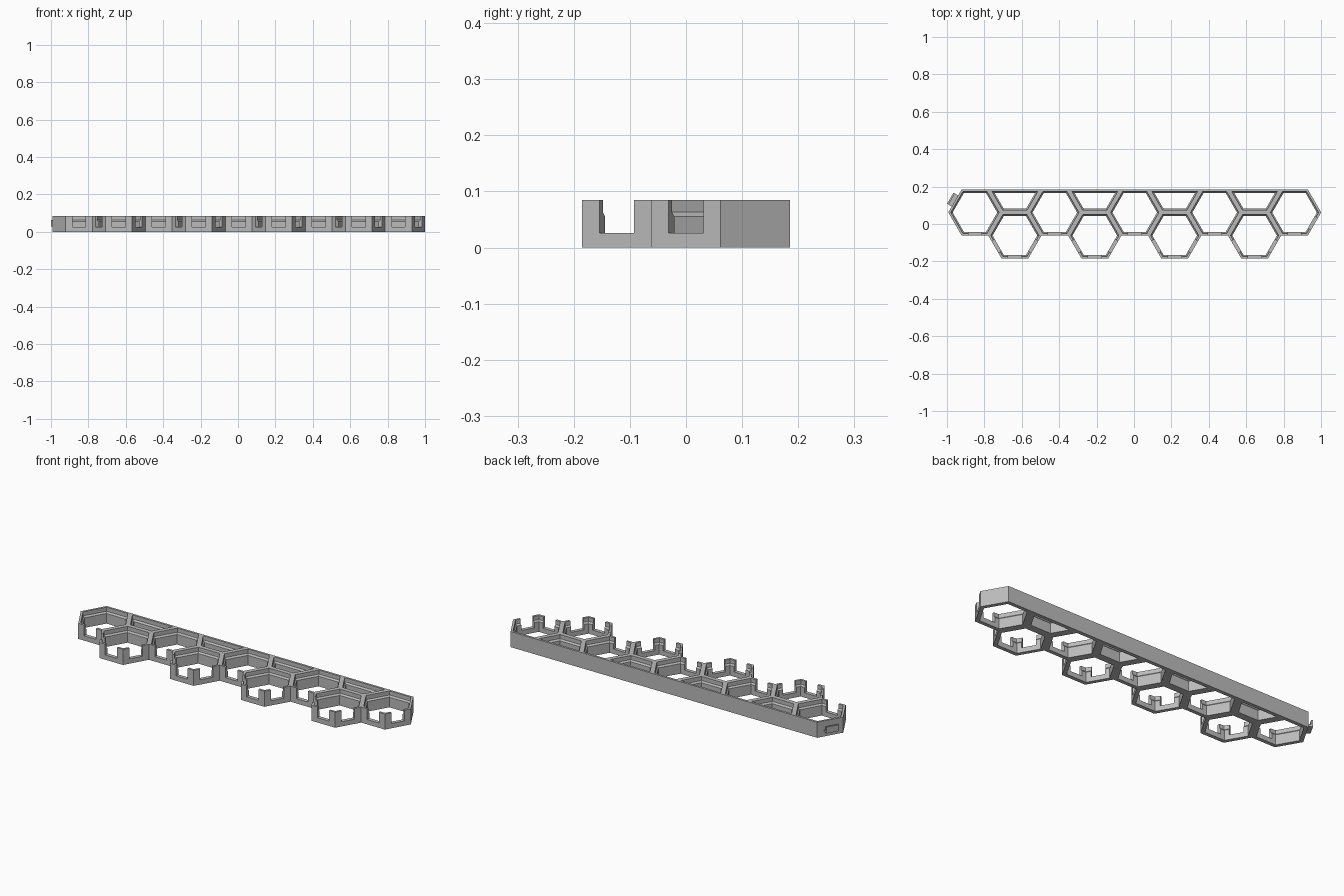
import bpy, bmesh
from math import cos, sin, radians, sqrt
from mathutils import Vector, Matrix

cube = bpy.data.objects.get("Cube")
if cube:
    bpy.data.objects.remove(cube, do_unlink=True)

R = 0.1424                 # hexagon corner radius
A = R * sqrt(3) / 2        # hexagon half height
H = 0.085                  # wall height
SILL = 0.026               # height of wall left below a notch
THICK, THIN = 0.02, 0.012  # wall thickness below and above the ledge
X0 = 0.004                 # makes room for the hook at one end

grey = bpy.data.materials.new("grey_plastic")
grey.use_nodes = True
grey.diffuse_color = (0.5, 0.5, 0.5, 1)
grey.node_tree.nodes["Principled BSDF"].inputs["Base Color"].default_value = (0.5, 0.5, 0.5, 1)

# Cross-sections as (distance inward, height)
FULL = [(0, 0), (THICK, 0), (THICK, 0.055), (THIN, 0.063), (THIN, H), (0, H)]
LOW = [(0, 0), (THICK, 0), (THICK, SILL), (0, SILL)]


def finish(bm, name):
    bmesh.ops.remove_doubles(bm, verts=bm.verts, dist=1e-5)
    bmesh.ops.recalc_face_normals(bm, faces=bm.faces)
    mesh = bpy.data.meshes.new(name)
    bm.to_mesh(mesh)
    bm.free()
    mesh.materials.append(grey)
    obj = bpy.data.objects.new(name, mesh)
    bpy.context.collection.objects.link(obj)
    return obj


def inward(a, b):
    d = (b - a).normalized()
    return Vector((-d.y, d.x))


def sweep(bm, profile, start, end, cap_start=False, cap_end=False):
    """Wall piece between two stations, each an (origin, inset direction)."""
    rings = []
    for p, d in (start, end):
        rings.append([bm.verts.new((*(p + d * t), z)) for t, z in profile])
    s, e = rings
    for i in range(len(profile)):
        j = (i + 1) % len(profile)
        bm.faces.new((s[i], e[i], e[j], s[j]))
    if cap_start:
        bm.faces.new(s)
    if cap_end:
        bm.faces.new(e)


def cell(name, cx, cy, angles, notched=()):
    """Ring of walls inside a polygon; notched edges are cut down mid-way."""
    pts = [Vector((cx + R * cos(radians(a)), cy + R * sin(radians(a)))) for a in angles]
    n = len(pts)
    normals = [inward(pts[i], pts[(i + 1) % n]) for i in range(n)]
    corners = []
    for i in range(n):
        m = normals[i - 1] + normals[i]
        corners.append((pts[i], m / m.dot(normals[i])))
    bm = bmesh.new()
    for i in range(n):
        a, b = corners[i], corners[(i + 1) % n]
        if i in notched:
            q1 = (a[0].lerp(b[0], 0.25), normals[i])
            q2 = (a[0].lerp(b[0], 0.75), normals[i])
            sweep(bm, FULL, a, q1, cap_end=True)
            sweep(bm, LOW, q1, q2)
            sweep(bm, FULL, q2, b, cap_start=True)
        else:
            sweep(bm, FULL, a, b)
    return finish(bm, name)


HEX = [60 * i for i in range(6)]   # edges: 0 upper right ... 4 front, 5 lower right
HALF = [180, 240, 300, 360]

# Back row of hexagons
for i in range(5):
    x = X0 + (i - 2) * 3 * R
    cell(f"back_cell_{i + 1}", x, A / 2, HEX, (4, 5) if i == 4 else (4,))

# Front row of hexagons and the half cells behind them
for i in range(4):
    x = X0 + (i - 1.5) * 3 * R
    cell(f"front_cell_{i + 1}", x, -A / 2, HEX, (3, 4, 5))
    cell(f"half_cell_{i + 1}", x, 1.5 * A, HALF)

# Hook on the outer upper left wall: a bridge and an upright plate
mid = Vector((X0 - 6 * R, A / 2)) + Vector((cos(radians(150)), sin(radians(150)))) * A
bm = bmesh.new()
for d0, d1, z0, z1 in ((-0.004, 0.022, 0.028, 0.037), (0.02, 0.029, 0.028, 0.063)):
    m = (Matrix.Translation((mid.x, mid.y, 0)) @ Matrix.Rotation(radians(150), 4, "Z")
         @ Matrix.Translation(((d0 + d1) / 2, 0, (z0 + z1) / 2))
         @ Matrix.Diagonal((d1 - d0, R * 0.48, z1 - z0, 1)))
    bmesh.ops.create_cube(bm, size=1, matrix=m)
finish(bm, "end_hook")
